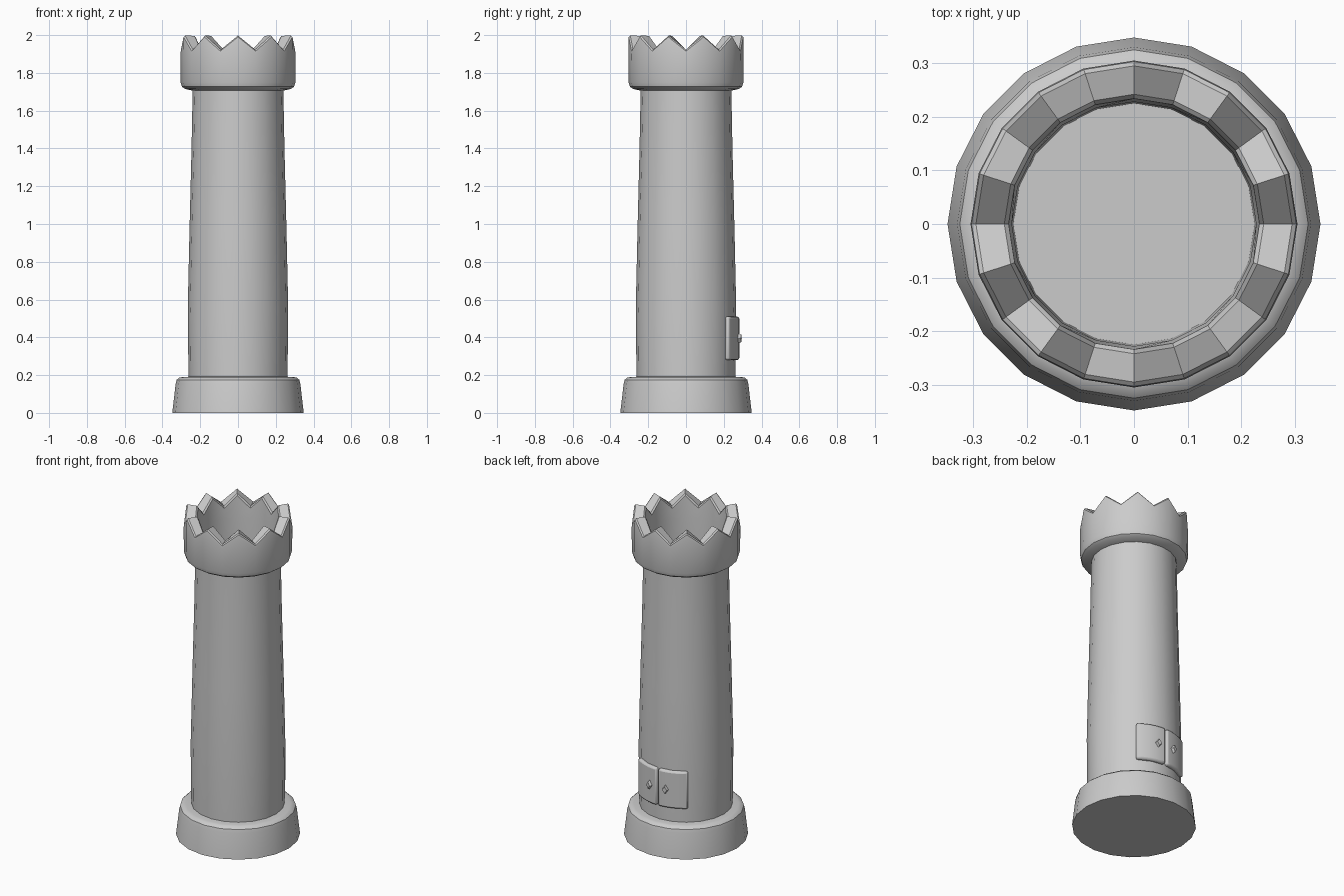
import bpy, bmesh, math
from mathutils import Matrix

SIDES = 20
TOOTH = 0.075

cube = bpy.data.objects.get("Cube")
if cube:
    bpy.data.objects.remove(cube, do_unlink=True)

stone = bpy.data.materials.new("grey_stone")
stone.use_nodes = True
GREY = (0.6, 0.6, 0.6, 1)
stone.diffuse_color = GREY
stone.node_tree.nodes["Principled BSDF"].inputs["Base Color"].default_value = GREY


def finish(name, bm, smooth=True):
    bmesh.ops.recalc_face_normals(bm, faces=bm.faces)
    mesh = bpy.data.meshes.new(name)
    bm.to_mesh(mesh)
    bm.free()
    mesh.materials.append(stone)
    obj = bpy.data.objects.new(name, mesh)
    bpy.context.collection.objects.link(obj)
    if smooth:
        bpy.ops.object.select_all(action='DESELECT')
        obj.select_set(True)
        bpy.context.view_layer.objects.active = obj
        bpy.ops.object.shade_smooth_by_angle(angle=math.radians(35))
    return obj


def lathe(name, rings, cap_first=False, cap_last=False):
    """Skin rings of (radius, height, tooth rise on every other corner)."""
    bm = bmesh.new()
    loops = []
    for r, z, rise in rings:
        loop = []
        for i in range(SIDES):
            a = math.tau * i / SIDES
            loop.append(bm.verts.new((r * math.cos(a), r * math.sin(a), z + rise * (i % 2))))
        loops.append(loop)
    for low, high in zip(loops, loops[1:]):
        for i in range(SIDES):
            j = (i + 1) % SIDES
            bm.faces.new((low[i], low[j], high[j], high[i]))
    if cap_first:
        bm.faces.new(loops[0])
    if cap_last:
        bm.faces.new(loops[-1])
    return finish(name, bm)


# Flared foot with a rounded shoulder
lathe("base", [(0.348, 0, 0), (0.33, 0.155, 0), (0.325, 0.175, 0), (0.312, 0.186, 0),
               (0.295, 0.19, 0), (0.25, 0.192, 0)], cap_first=True, cap_last=True)

# Tapering tower wall
lathe("shaft", [(0.262, 0.18, 0), (0.266, 0.55, 0), (0.256, 1.0, 0),
                (0.246, 1.4, 0), (0.24, 1.715, 0)])

# Hollow crown with pointed battlements and a sunken floor
lathe("crown", [(0.235, 1.705, 0), (0.28, 1.715, 0), (0.297, 1.727, 0), (0.304, 1.75, 0),
                (0.305, 1.9, TOOTH), (0.303, 1.915, TOOTH), (0.295, 1.923, TOOTH),
                (0.242, 1.921, TOOTH), (0.234, 1.91, TOOTH),
                (0.228, 1.85, 0), (0.225, 1.6, 0)], cap_last=True)


# Curved double doors at the back, each with a diamond knob
def door_panel(name, side):
    bm = bmesh.new()
    bmesh.ops.create_grid(bm, x_segments=6, y_segments=1, size=0.5)
    front = list(bm.faces)
    bmesh.ops.solidify(bm, geom=front, thickness=1.0)
    depth = [v.co.z for v in bm.verts]
    near, far = min(depth), max(depth)
    for v in bm.verts:
        a = math.radians(90 - side * (1 + 36.5 * (v.co.x + 0.5)))
        r = 0.235 + 0.048 * (v.co.z - near) / (far - near)
        v.co = (r * math.cos(a), r * math.sin(a), 0.395 + 0.23 * v.co.y)
    obj = finish(name, bm)
    bevel = obj.modifiers.new("rounded_edges", 'BEVEL')
    bevel.width = 0.011
    bevel.segments = 2
    bevel.limit_method = 'ANGLE'
    bevel.angle_limit = math.radians(40)


def door_knob(name, side):
    bm = bmesh.new()
    bmesh.ops.create_cone(bm, cap_ends=True, segments=4, radius1=0.034, radius2=0.02, depth=0.03)
    turn = Matrix.Rotation(math.radians(-11 * side), 4, 'Z')
    place = Matrix.Translation((0, 0.283, 0.395)) @ Matrix.Rotation(-math.pi / 2, 4, 'X')
    corners = Matrix.Diagonal((0.7, 1, 1, 1))
    # Put a corner of the four-sided cone at the top
    top = max(bm.verts, key=lambda v: v.co.y).co
    spin = Matrix.Rotation(math.pi / 2 - math.atan2(top.y, top.x), 4, 'Z')
    bmesh.ops.transform(bm, matrix=turn @ place @ corners @ spin, verts=bm.verts)
    finish(name, bm, smooth=False)


for label, side in (("left", 1), ("right", -1)):
    door_panel(label + "_door_panel", side)
    door_knob(label + "_door_knob", side)
